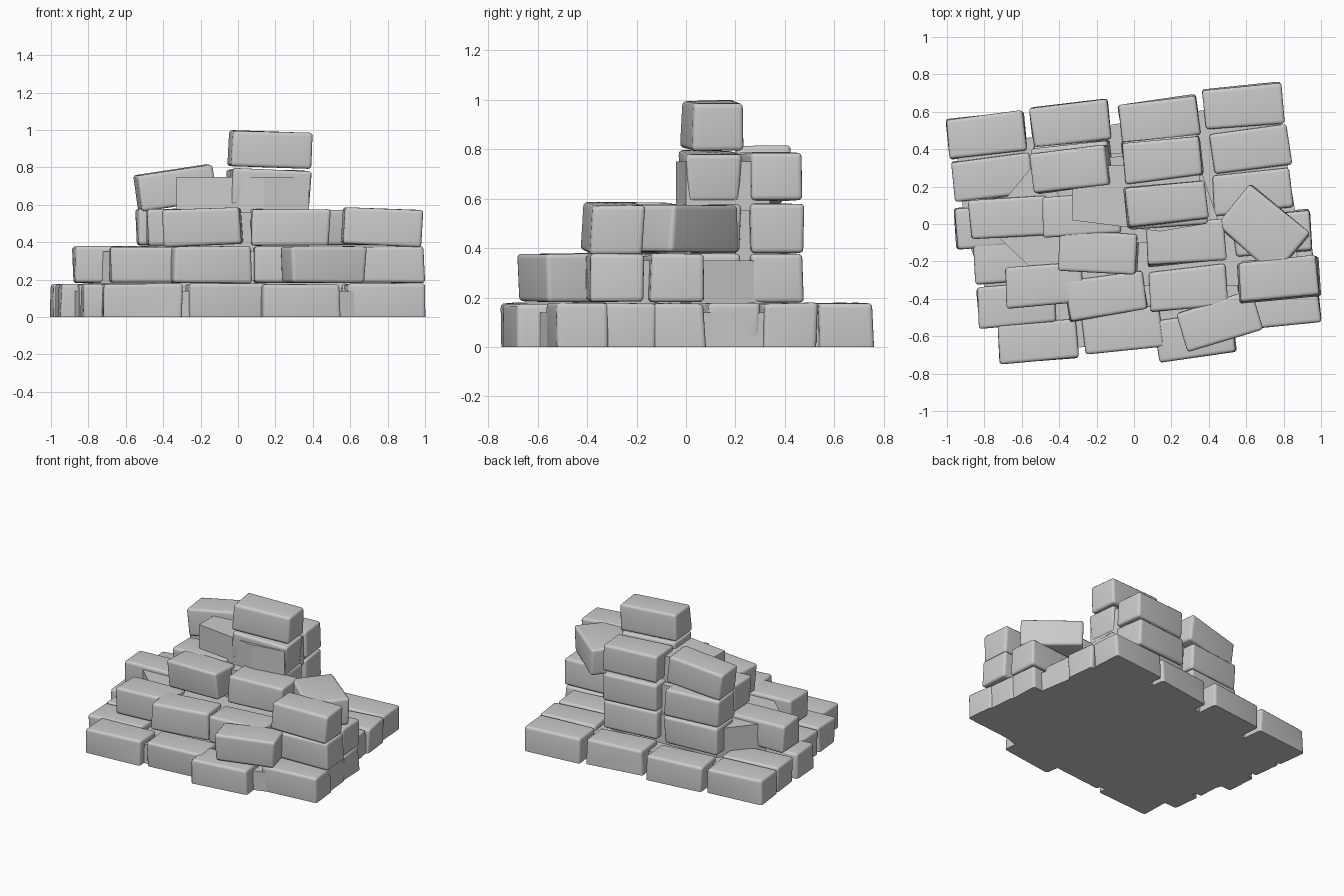
import bpy, bmesh, random
from math import radians
from mathutils import Matrix, Vector, Euler

if "Cube" in bpy.data.objects:
    bpy.data.objects.remove(bpy.data.objects["Cube"])

random.seed(7)
LAYER_Z = {1: 0.08, 2: 0.28, 3: 0.48, 4: 0.69, 5: 0.895}


def finish(bm, name, smooth):
    mesh = bpy.data.meshes.new(name)
    bm.to_mesh(mesh)
    bm.free()
    ob = bpy.data.objects.new(name, mesh)
    bpy.context.collection.objects.link(ob)
    if smooth:
        bpy.context.view_layer.objects.active = ob
        ob.select_set(True)
        bpy.ops.object.shade_smooth_by_angle(angle=radians(40))
        ob.select_set(False)


def brick(name, x, y, layer, turn, tilt=0.0, size=(0.415, 0.215, 0.195)):
    """Slightly irregular block with rounded edges."""
    bm = bmesh.new()
    bmesh.ops.create_cube(bm, size=1)
    for v in bm.verts:
        v.co = Vector([c * s + random.uniform(-0.008, 0.008) * (0.4 if i == 2 else 1)
                       for i, (c, s) in enumerate(zip(v.co, size))])
    bmesh.ops.bevel(bm, geom=bm.edges[:], offset=0.02, segments=3,
                    profile=0.6, affect='EDGES')
    rot = Euler((0, radians(tilt), radians(turn))).to_matrix().to_4x4()
    bm.transform(Matrix.Translation((x, y, LAYER_Z[layer])) @ rot)
    if layer == 1:
        # bottom course is cut flat on the ground
        cut = bmesh.ops.bisect_plane(bm, geom=bm.verts[:] + bm.edges[:] + bm.faces[:],
                                     plane_co=(0, 0, 0), plane_no=(0, 0, 1), clear_inner=True)
        edges = [e for e in cut['geom_cut'] if isinstance(e, bmesh.types.BMEdge)]
        bmesh.ops.edgeloop_fill(bm, edges=edges)
    bmesh.ops.recalc_face_normals(bm, faces=bm.faces[:])
    finish(bm, name, True)


def core(name, outline, z0, z1):
    """Plain infill behind the visible bricks."""
    bm = bmesh.new()
    face = bm.faces.new([bm.verts.new((x, y, z0)) for x, y in outline])
    ext = bmesh.ops.extrude_face_region(bm, geom=[face])
    bmesh.ops.translate(bm, vec=(0, 0, z1 - z0),
                        verts=[g for g in ext['geom'] if isinstance(g, bmesh.types.BMVert)])
    bmesh.ops.recalc_face_normals(bm, faces=bm.faces[:])
    finish(bm, name, False)


# courses of bricks: x, y, turn, tilt
courses = {
    1: [(-.785, .477, 6, 0), (-.34, .54, 6, 0), (.135, .555, 8, 0), (.585, .632, 5, 0),
        (-.757, .25, 6, 0), (.625, .402, 6, 0), (.63, .172, 6, 0), (.735, -.05, 5, 0),
        (.75, -.25, 6, 0), (.78, -.435, 5, 0), (-.75, -.01, 5, 0), (-.65, -.2, 4, 0),
        (-.625, -.435, 4, 0), (-.515, -.625, 4, 0), (-.06, -.565, 6, 0), (.33, -.6, 8, 0)],
    2: [(-.33, .32, 5, 0), (.15, .35, 6, 0), (.17, .1, 5, 0), (-.67, .035, 3, 0),
        (-.48, -.325, 4, 0), (-.15, -.385, 9, 0), (.29, -.345, 6, 0), (.455, -.52, 17, 0),
        (.78, -.29, 4, 0), (.74, -.05, 5, 0)],
    3: [(-.33, .32, 6, 0), (.15, .35, 6, 0), (.17, .1, 5, 0), (-.28, .05, 4, 0),
        (-.19, -.15, -3, -2), (.275, -.1, 5, 0), (.77, -.295, 5, 2)],
    4: [(-.335, .295, 8, -8), (.155, .345, 6, 0), (.17, .095, 5, 2)],
}
for layer, rows in courses.items():
    for i, (x, y, turn, tilt) in enumerate(rows):
        brick(f"brick_course_{layer}_{i + 1}", x, y, layer, turn, tilt)

# loose diagonal brick and the capping brick
brick("brick_diagonal", .69, -.03, 3, -40, 0, (.42, .29, .19))
brick("brick_cap", .175, .11, 5, 6, 2, (.43, .215, .19))

# infill
core("core_base", [(-.95, .4), (.76, .67), (.95, -.45), (.45, -.62), (-.68, -.68), (-.9, -.05)], 0, .14)
core("core_second", [(-.5, .36), (.32, .4), (.45, .02), (.85, -.02), (.9, -.33), (-.45, -.33), (-.8, .0)], .13, .35)
core("core_third", [(-.48, .34), (.3, .38), (.38, -.08), (-.3, -.12)], .34, .56)
core("core_top", [(-.33, .02), (.14, -.04), (.38, -.0), (.34, .34), (-.33, .3)], .55, .75)
